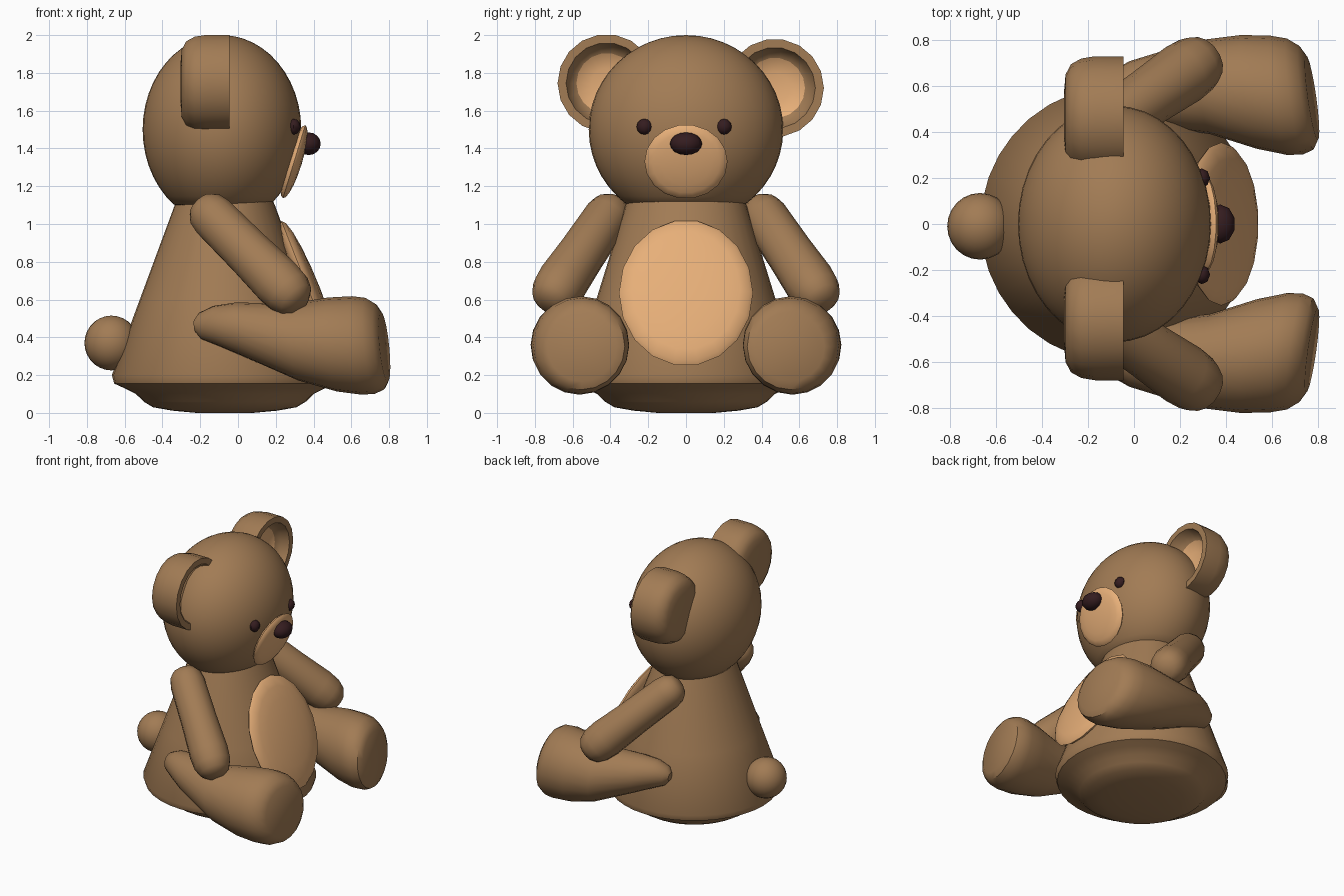
import bpy, bmesh, math
from mathutils import Vector, Matrix

if "Cube" in bpy.data.objects:
    bpy.data.objects.remove(bpy.data.objects["Cube"])


def material(name, rgb):
    m = bpy.data.materials.new(name)
    m.diffuse_color = (*rgb, 1)
    m.use_nodes = True
    m.node_tree.nodes["Principled BSDF"].inputs["Base Color"].default_value = m.diffuse_color
    return m


BROWN = material("brown_fur", (0.36, 0.2, 0.09))
TAN = material("tan_fur", (0.8, 0.43, 0.19))
DARK = material("dark_plastic", (0.035, 0.012, 0.014))


def finish(name, bm, mats, angle=40):
    bmesh.ops.recalc_face_normals(bm, faces=bm.faces)
    mesh = bpy.data.meshes.new(name)
    bm.to_mesh(mesh)
    bm.free()
    ob = bpy.data.objects.new(name, mesh)
    bpy.context.collection.objects.link(ob)
    for m in mats:
        mesh.materials.append(m)
    bpy.ops.object.select_all(action='DESELECT')
    ob.select_set(True)
    bpy.context.view_layer.objects.active = ob
    bpy.ops.object.shade_smooth_by_angle(angle=math.radians(angle))
    return ob


def loft(name, rings, axis, sides, angle=40, tan_from=None):
    """Skin rings of (centre, ru, rv), all facing the same axis."""
    rot = Vector(axis).to_track_quat('Z', 'Y')
    bm = bmesh.new()
    loops = []
    for c, ru, rv in rings:
        loops.append([bm.verts.new(Vector(c) + rot @ Vector((
            ru * math.cos(2 * math.pi * i / sides),
            rv * math.sin(2 * math.pi * i / sides), 0))) for i in range(sides)])
    for k, (a, b) in enumerate(zip(loops, loops[1:])):
        for i in range(sides):
            j = (i + 1) % sides
            f = bm.faces.new((a[i], a[j], b[j], b[i]))
            f.material_index = int(tan_from is not None and k >= tan_from)
    bm.faces.new(loops[0])
    end = bm.faces.new(loops[-1])
    end.material_index = int(tan_from is not None)
    return finish(name, bm, [BROWN, TAN], angle)


def ellipsoid(name, centre, radii, mat, seg=32, rings=20, tilt=0, floor=None):
    bm = bmesh.new()
    bmesh.ops.create_uvsphere(bm, u_segments=seg, v_segments=rings, radius=1)
    if tilt:  # pole along x for flat discs
        bm.transform(Matrix.Rotation(math.pi / 2, 4, 'Y'))
    bm.transform(Matrix.Translation(centre) @ Matrix.Rotation(math.radians(tilt), 4, 'Y')
                 @ Matrix.Diagonal((*radii, 1)))
    if floor is not None:
        for v in bm.verts:
            v.co.z = max(v.co.z, floor)
    return finish(name, bm, [mat], 50)


# Body: cone-like torso with rounded seat
torso = [(0.0, 0.15, 0.15), (0.012, 0.28, 0.28), (0.03, 0.38, 0.38), (0.06, 0.43, 0.43),
         (0.10, 0.47, 0.47), (0.13, 0.53, 0.53), (0.155, 0.585, 0.585), (0.20, 0.598, 0.6),
         (0.6, 0.45, 0.475), (1.1, 0.265, 0.32), (1.2, 0.22, 0.28)]
loft("body", [((-0.07, 0, z), rx, ry) for z, rx, ry in torso], (0, 0, 1), 36)

# Belly patch, head, muzzle, nose, tail
ellipsoid("belly_patch", (0.38, 0, 0.635), (0.06, 0.355, 0.415), TAN, 18, 10, tilt=-21.5)
ellipsoid("head", (-0.085, 0, 1.5), (0.42, 0.515, 0.5), BROWN, 40, 24, floor=1.09)
ellipsoid("muzzle", (0.297, 0, 1.33), (0.042, 0.22, 0.205), TAN, 18, 10, tilt=17)
ellipsoid("nose", (0.375, 0, 1.425), (0.066, 0.085, 0.06), DARK, 10, 8)
ellipsoid("tail", (-0.67, -0.01, 0.37), (0.143, 0.145, 0.145), BROWN, 24, 14)

# Ears: rounded cups with a tan inner dish
cup = [(-0.305, 0.1), (-0.298, 0.18), (-0.275, 0.225), (-0.23, 0.25), (-0.17, 0.26),
       (-0.045, 0.26), (-0.045, 0.215), (-0.10, 0.195), (-0.13, 0.16), (-0.15, 0.08)]
for side, y, z in (("left", 0.47, 1.72), ("right", -0.42, 1.745)):
    loft(side + "_ear", [((x, y, z), r, r) for x, r in cup], (1, 0, 0), 18, 40, tan_from=8)

# Limbs and eyes, repeated on both sides
leg = [(-0.23, 0.52, 0.46, 0.03), (-0.20, 0.52, 0.46, 0.07), (-0.12, 0.54, 0.462, 0.105),
       (0.0, 0.57, 0.445, 0.14), (0.3, 0.595, 0.375, 0.205), (0.5, 0.575, 0.362, 0.25),
       (0.63, 0.56, 0.357, 0.262), (0.70, 0.555, 0.355, 0.255), (0.75, 0.55, 0.35, 0.228),
       (0.775, 0.55, 0.35, 0.185)]
arm = [(-0.2, 0.04), (-0.17, 0.08), (-0.1, 0.11), (0, 0.122), (0.5, 0.127), (0.9, 0.137),
       (1.05, 0.13), (1.15, 0.105), (1.21, 0.06)]
shoulder = Vector((-0.13, 0.42, 1.035))
hand = Vector((0.25, 0.68, 0.655))
for side, s in (("left", 1), ("right", -1)):
    flip = Vector((1, s, 1))
    loft(side + "_leg", [((x, s * y, z), r, r) for x, y, z, r in leg], (1, 0.14 * s, 0.1), 20, 35)
    loft(side + "_arm", [(shoulder.lerp(hand, t) * flip, r, r) for t, r in arm],
         (hand - shoulder) * flip, 14)
    ellipsoid(side + "_eye", (0.295, s * 0.21 - 0.01, 1.515), (0.036, 0.042, 0.042), DARK, 8, 6)
